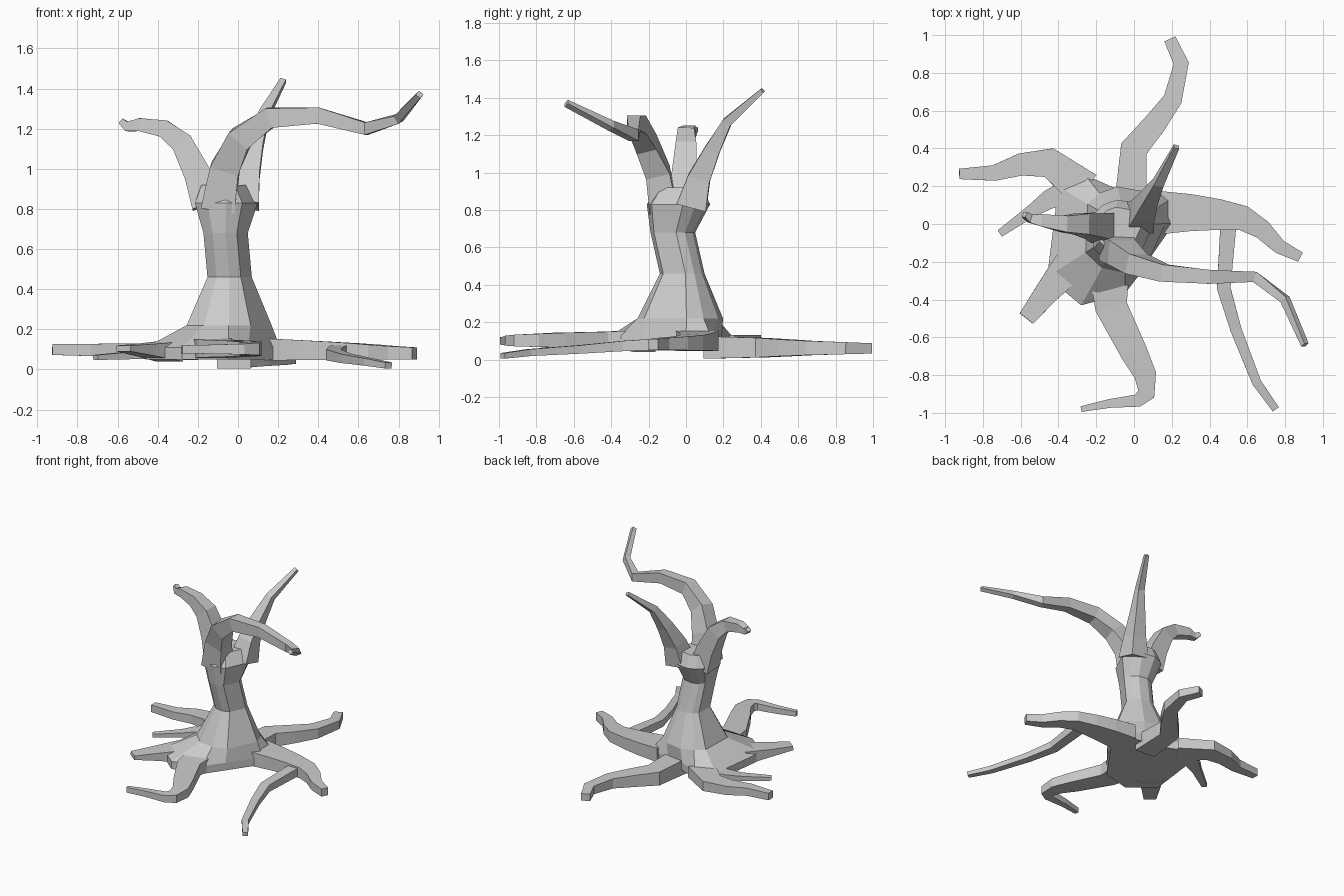
import bpy, math
from mathutils import Vector

if "Cube" in bpy.data.objects:
    bpy.data.objects.remove(bpy.data.objects["Cube"])


def loft(name, rings):
    """Skin a list of equal-length rings and close both ends."""
    n = len(rings[0])
    verts = [p for r in rings for p in r]
    faces = [tuple(range(n))[::-1], tuple(range(len(verts) - n, len(verts)))]
    for k in range(len(rings) - 1):
        for i in range(n):
            j = (i + 1) % n
            faces.append((k * n + i, k * n + j, (k + 1) * n + j, (k + 1) * n + i))
    me = bpy.data.meshes.new(name)
    me.from_pydata(verts, [], faces)
    ob = bpy.data.objects.new(name, me)
    bpy.context.collection.objects.link(ob)


def limb(name, ref, pts, width, depth):
    """Four-sided limb along pts; width and depth (along ref) taper start to end."""
    pts = [Vector(p) for p in pts]
    last = len(pts) - 1
    rings = []
    for i, p in enumerate(pts):
        a = (p - pts[i - 1]).normalized() if i else Vector()
        b = (pts[i + 1] - p).normalized() if i < last else Vector()
        t = (a + b).normalized()
        side = t.cross(Vector(ref)).normalized()
        up = side.cross(t)
        f = (1 - i / last) ** 1.2
        side *= (width[1] + (width[0] - width[1]) * f) / 2
        up *= (depth[1] + (depth[0] - depth[1]) * f) / 2
        rings.append([p - side - up, p + side - up, p + side + up, p - side + up])
    loft(name, rings)


def root(name, path, z, width, depth):
    """Root following a ground path, its height sliding from z[0] to z[1]."""
    last = len(path) - 1
    pts = [(x, y, z[0] + (z[1] - z[0]) * i / last) for i, (x, y) in enumerate(path)]
    limb(name, (0, 0, 1), pts, width, depth)


# Trunk: irregular root plate, narrow waist, wider crown
base = [(.21, 0), (.21, .14), (.04, .17), (-.1, .19), (-.26, .26),
        (-.4, .2), (-.46, -.28), (-.28, -.43), (-.05, -.37), (.05, -.23)]
angles = [math.atan2(y + .04, x + .07) for x, y in base]
rings = [[(x, y, z) for x, y in base] for z in (.05, .11)]
for z, x, y, r in [(.22, -.06, -.03, .23), (.46, -.05, -.02, .12), (.68, -.07, -.07, .12),
                   (.83, -.07, -.04, .17), (.92, -.08, -.03, .12)]:
    rings.append([(x + r * math.cos(a), y + r * math.sin(a), z) for a in angles])
loft("trunk", rings)

# Branches
limb("right_branch", (0, 1, 0), [
    (-.1, -.12, .8), (-.065, -.15, 1), (.01, -.21, 1.15), (.16, -.26, 1.255),
    (.4, -.28, 1.265), (.64, -.28, 1.2), (.8, -.4, 1.25), (.905, -.64, 1.37)],
    (.17, .03), (.15, .03))
limb("left_branch", (0, 1, 0), [
    (-.15, -.02, .82), (-.2, -.01, .97), (-.28, 0, 1.13), (-.37, 0, 1.2),
    (-.49, .02, 1.22), (-.55, .03, 1.21), (-.58, .05, 1.235)],
    (.16, .03), (.16, .03))
limb("back_branch", (1, 0, 0), [
    (.03, .03, .82), (.05, .07, .97), (.085, .14, 1.12), (.13, .22, 1.27),
    (.225, .41, 1.44)], (.16, .025), (.15, .03))

# Roots
root("back_left_root", [(-.26, .18), (-.45, .325), (-.6, .315), (-.74, .27), (-.925, .265)],
     (.09, .1), (.2, .055), (.085, .055))
root("left_root", [(-.34, .17), (-.45, .13), (-.54, .07), (-.71, -.05)],
     (.09, .06), (.14, .04), (.07, .025))
root("front_left_root", [(-.34, -.22), (-.46, -.36), (-.57, -.5)],
     (.09, .105), (.18, .09), (.1, .03))
root("front_root", [(-.13, -.3), (-.12, -.44), (0, -.68), (.06, -.8), (.065, -.9),
                    (.02, -.935), (-.13, -.95), (-.28, -.98)],
     (.105, .1), (.2, .03), (.1, .04))
root("right_root", [(.13, .06), (.3, .06), (.45, .05), (.58, .03), (.68, -.03),
                    (.77, -.12), (.88, -.175)],
     (.1, .08), (.23, .055), (.11, .06))
root("front_right_root", [(.5, 0), (.475, -.34), (.54, -.56), (.65, -.84), (.75, -.98)],
     (.09, .02), (.085, .04), (.065, .03))
root("back_root", [(-.02, .1), (0, .4), (.11, .53), (.205, .66), (.25, .85), (.19, .98)],
     (.065, .06), (.17, .065), (.12, .055))
